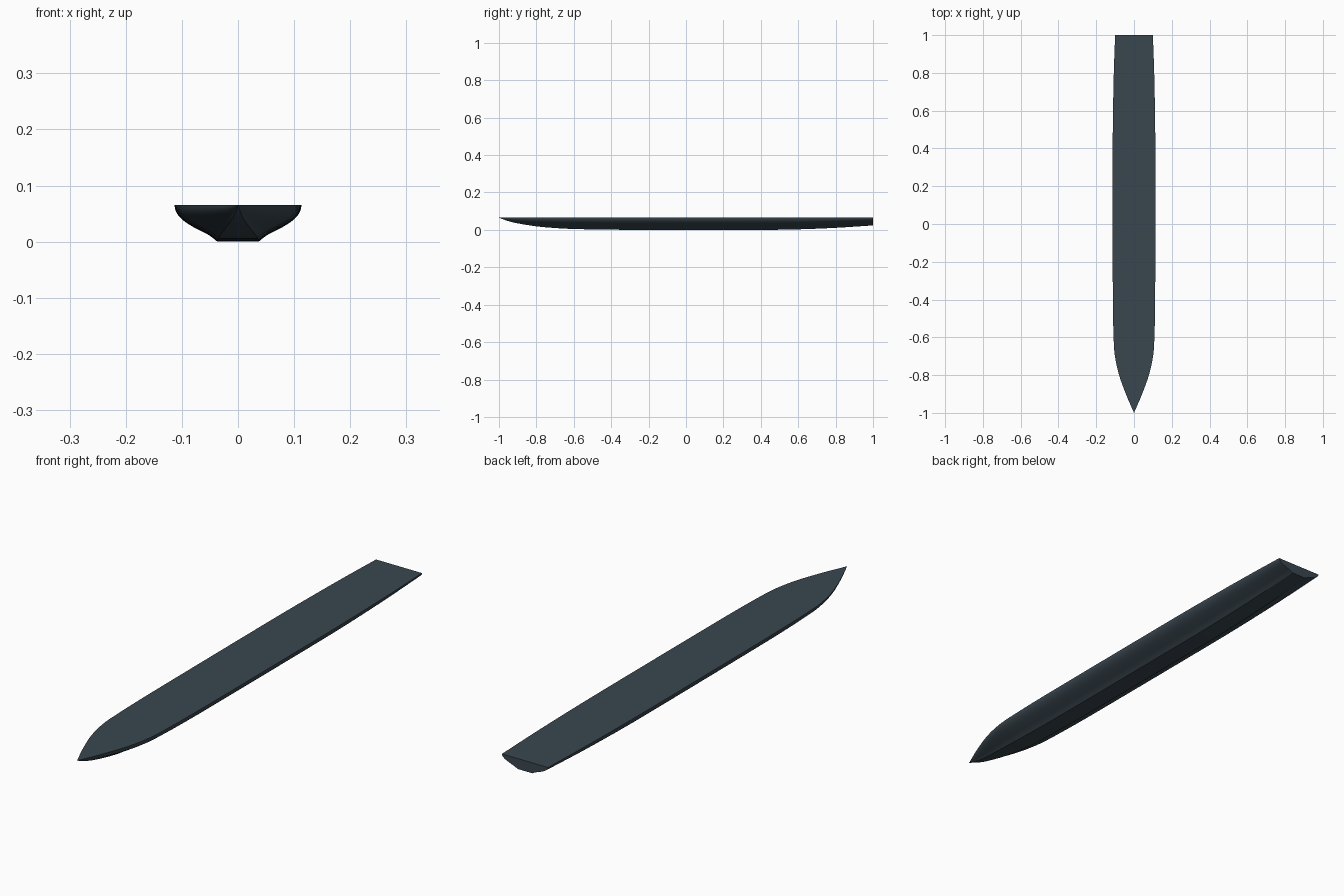
import bpy, bmesh

if "Cube" in bpy.data.objects:
    bpy.data.objects.remove(bpy.data.objects["Cube"])

DECK_Z = 0.065

# Hull stations: y, half beam at the deck, keel height
stations = [(-1, 0, .065), (-.95, .022, .047), (-.9, .043, .035), (-.8, .079, .019),
            (-.7, .101, .010), (-.6, .108, .005), (-.4, .112, .001), (0, .113, 0),
            (.4, .113, 0), (.6, .111, .003), (.8, .107, .011), (1, .1, .024)]

# Half section from deck edge to flat bottom: share of beam, share of depth
section = [(1, 1), (.985, .86), (.94, .72), (.86, .58), (.77, .47), (.66, .36),
           (.56, .27), (.48, .20), (.41, .12), (.325, 0)]


def smooth(points, steps):
    """Resample a row of points with a Catmull-Rom curve."""
    out = []
    for i in range(len(points) - 1):
        a, b = points[max(i - 1, 0)], points[i]
        c, d = points[i + 1], points[min(i + 2, len(points) - 1)]
        for s in range(steps):
            t = s / steps
            out.append([.5 * (2 * q + (r - p) * t + (2 * p - 5 * q + 4 * r - u) * t * t
                              + (3 * q - p - 3 * r + u) * t ** 3)
                        for p, q, r, u in zip(a, b, c, d)])
    return out + [list(points[-1])]


# Loft the hull through mirrored sections
bm = bmesh.new()
half = smooth(section, 2)
full = [(-u, v) for u, v in half] + [(u, v) for u, v in reversed(half)]
rows = []
for y, beam, keel in smooth(stations, 4):
    keel = max(keel, 0)
    rows.append([bm.verts.new((u * beam, y, keel + v * (DECK_Z - keel))) for u, v in full])
n = len(full)
for a, b in zip(rows, rows[1:]):
    for i in range(n):          # the wrap-around strip is the flat deck
        j = (i + 1) % n
        bm.faces.new((a[i], a[j], b[j], b[i]))
bm.faces.new(rows[-1])          # transom
bmesh.ops.remove_doubles(bm, verts=bm.verts, dist=1e-5)
bmesh.ops.recalc_face_normals(bm, faces=bm.faces)

mesh = bpy.data.meshes.new("hull")
bm.to_mesh(mesh)
bm.free()
hull = bpy.data.objects.new("hull", mesh)
bpy.context.collection.objects.link(hull)

# Dark slate paint
paint = bpy.data.materials.new("dark_slate")
paint.diffuse_color = (.042, .062, .078, 1)
paint.use_nodes = True
paint.node_tree.nodes["Principled BSDF"].inputs["Base Color"].default_value = paint.diffuse_color
mesh.materials.append(paint)

bpy.context.view_layer.objects.active = hull
hull.select_set(True)
bpy.ops.object.shade_smooth_by_angle(angle=.5)
